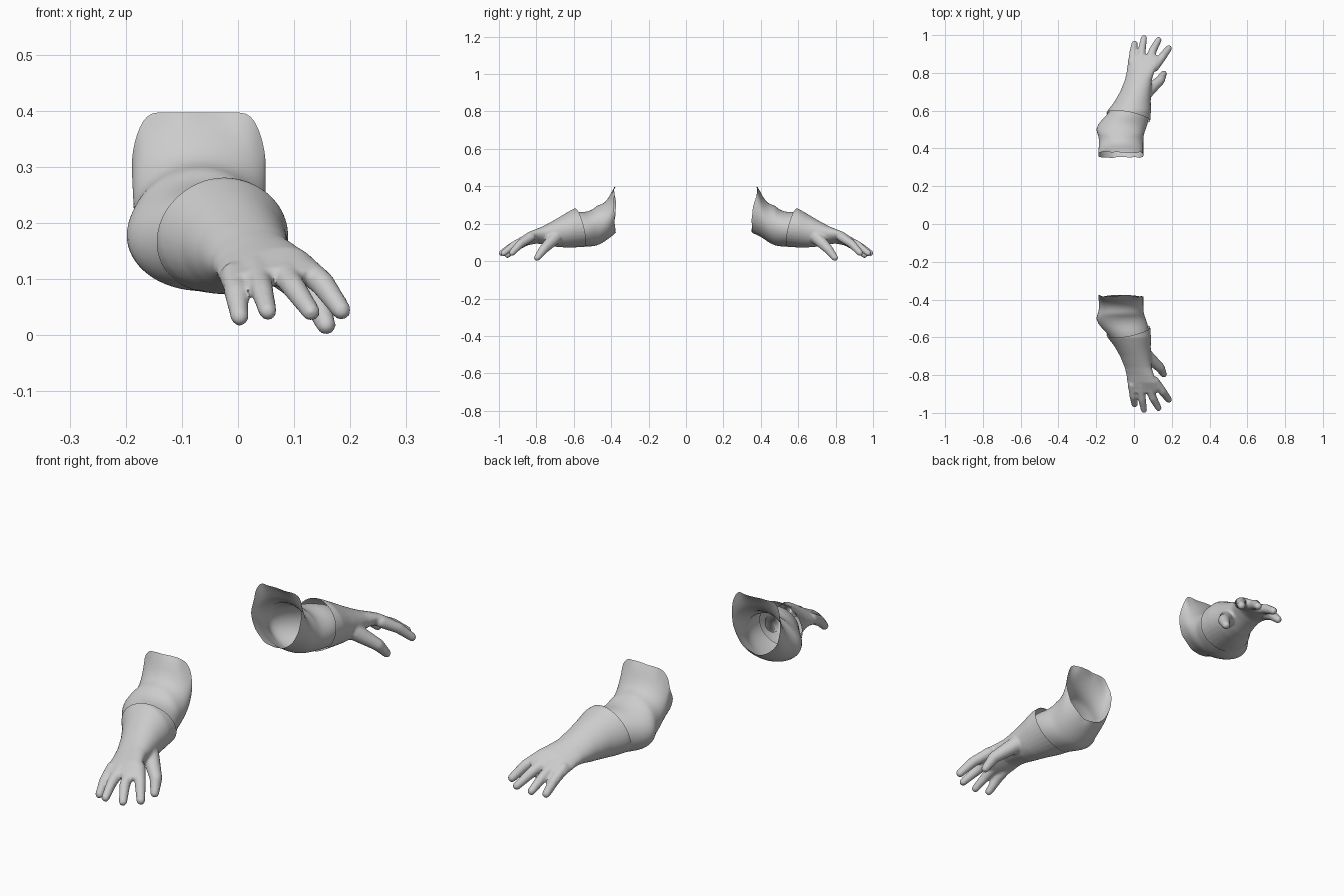
import bpy, bmesh, math, random
from mathutils import Vector, Matrix

if "Cube" in bpy.data.objects:
    bpy.data.objects.remove(bpy.data.objects["Cube"])

random.seed(4)
grey = bpy.data.materials.new("light grey")
grey.diffuse_color = (0.6, 0.6, 0.6, 1)
grey.use_nodes = True
grey.node_tree.nodes["Principled BSDF"].inputs["Base Color"].default_value = grey.diffuse_color
SEG = 32


def finish(obj):
    obj.data.materials.clear()
    obj.data.materials.append(grey)
    for o in bpy.context.selected_objects:
        o.select_set(False)
    obj.select_set(True)
    bpy.context.view_layer.objects.active = obj
    bpy.ops.object.shade_smooth_by_angle(angle=math.radians(50))


def add_object(name, bm):
    mesh = bpy.data.meshes.new(name)
    bm.to_mesh(mesh)
    bm.free()
    obj = bpy.data.objects.new(name, mesh)
    bpy.context.collection.objects.link(obj)
    return obj


def loft(bm, rings, caps):
    """Skin elliptical rings given as (y, xmin, xmax, zmin, zmax, roll)."""
    loops = []
    for y, x0, x1, z0, z1, roll in rings:
        loop = []
        for i in range(SEG):
            a = 2 * math.pi * i / SEG
            dx = math.cos(a) * (x1 - x0) / 2
            z = (z0 + z1) / 2 + math.sin(a) * (z1 - z0) / 2 + roll * dx
            loop.append(bm.verts.new(((x0 + x1) / 2 + dx, y, z)))
        loops.append(loop)
    for a, b in zip(loops, loops[1:]):
        for i in range(SEG):
            j = (i + 1) % SEG
            bm.faces.new((a[i], a[j], b[j], b[i]))
    if caps:
        bm.faces.new(loops[0])
        bm.faces.new(loops[-1])
    bmesh.ops.recalc_face_normals(bm, faces=bm.faces)
    return loops


def finger(bm, points):
    """Chain of balls along (x, y, z, radius) points."""
    for p, q in zip(points, points[1:]):
        for k in range(13):
            v = Vector(p).lerp(Vector(q), k / 12)
            bmesh.ops.create_icosphere(bm, subdivisions=2, radius=v.w,
                                       matrix=Matrix.Translation(v.xyz))


# Glove: palm and forearm loft, fused with the fingers
GLOVE = [(-.50, -.190, .083, .078, .290, 0), (-.60, -.140, .090, .073, .281, 0),
         (-.65, -.102, .089, .073, .252, 0), (-.70, -.074, .091, .077, .222, .05),
         (-.76, -.049, .094, .090, .188, .15), (-.80, -.040, .106, .097, .169, .22),
         (-.84, -.035, .125, .091, .152, .22), (-.875, -.031, .138, .085, .130, .15),
         (-.895, -.020, .122, .090, .118, .1)]
FINGERS = [
    [(-.008, -.85, .108, .024), (-.003, -.91, .075, .022), (.003, -.955, .033, .017)],
    [(.035, -.85, .118, .024), (.043, -.93, .080, .021), (.053, -.985, .043, .017)],
    [(.075, -.84, .125, .025), (.100, -.92, .085, .022), (.130, -.975, .042, .017)],
    [(.108, -.83, .128, .025), (.150, -.885, .093, .023), (.184, -.930, .045, .018)],
    [(.070, -.70, .125, .036), (.138, -.760, .065, .026), (.157, -.796, .018, .018)],
]
bm = bmesh.new()
loft(bm, GLOVE, True)
for f in FINGERS:
    finger(bm, f)
glove = add_object("front_glove", bm)
mod = glove.modifiers.new("fuse", 'REMESH')
mod.mode = 'VOXEL'
mod.voxel_size = 0.006
mod = glove.modifiers.new("soften", 'SMOOTH')
mod.factor = 0.5
mod.iterations = 5
graph = bpy.context.evaluated_depsgraph_get()
fused = bpy.data.meshes.new_from_object(glove.evaluated_get(graph))
glove.modifiers.clear()
# Open the slanted cuff
bm = bmesh.new()
bm.from_mesh(fused)
bmesh.ops.bisect_plane(bm, geom=bm.verts[:] + bm.edges[:] + bm.faces[:],
                       plane_co=(0, -.585, .27), plane_no=(-.2, 1, .25), clear_outer=True)
bm.to_mesh(glove.data)
finish(glove)
# Second glove is the mirror image
bmesh.ops.scale(bm, vec=(1, -1, 1), verts=bm.verts)
bmesh.ops.reverse_faces(bm, faces=bm.faces)
finish(add_object("back_glove", bm))

# Sleeves: open shells with ragged rims, flaring up at the elbow
SLEEVE = [(-.380, -.190, .050, .150, .450, 0), (-.397, -.188, .050, .132, .375, 0),
          (-.42, -.186, .050, .115, .325, 0), (-.45, -.186, .050, .095, .303, 0),
          (-.475, -.192, .053, .084, .299, 0), (-.49, -.199, .058, .080, .283, 0),
          (-.51, -.200, .066, .078, .271, 0), (-.54, -.182, .076, .079, .262, 0),
          (-.58, -.142, .080, .080, .264, 0), (-.62, -.112, .080, .085, .250, 0)]


def sleeve(name, side, drop):
    bm = bmesh.new()
    rim = loft(bm, SLEEVE, False)[0]
    for v in rim:
        low = min(1, max(0, (.34 - v.co.z) / .08))
        v.co.y += low * drop + random.uniform(-.007, .007)
        v.co.z = min(v.co.z, .397)
    if side > 0:
        bmesh.ops.scale(bm, vec=(1, -1, 1), verts=bm.verts)
        bmesh.ops.reverse_faces(bm, faces=bm.faces)
    obj = add_object(name, bm)
    obj.modifiers.new("smooth", 'SUBSURF').levels = 1
    obj.modifiers["smooth"].render_levels = 1
    finish(obj)


sleeve("front_sleeve", -1, 0)
sleeve("back_sleeve", 1, .028)
